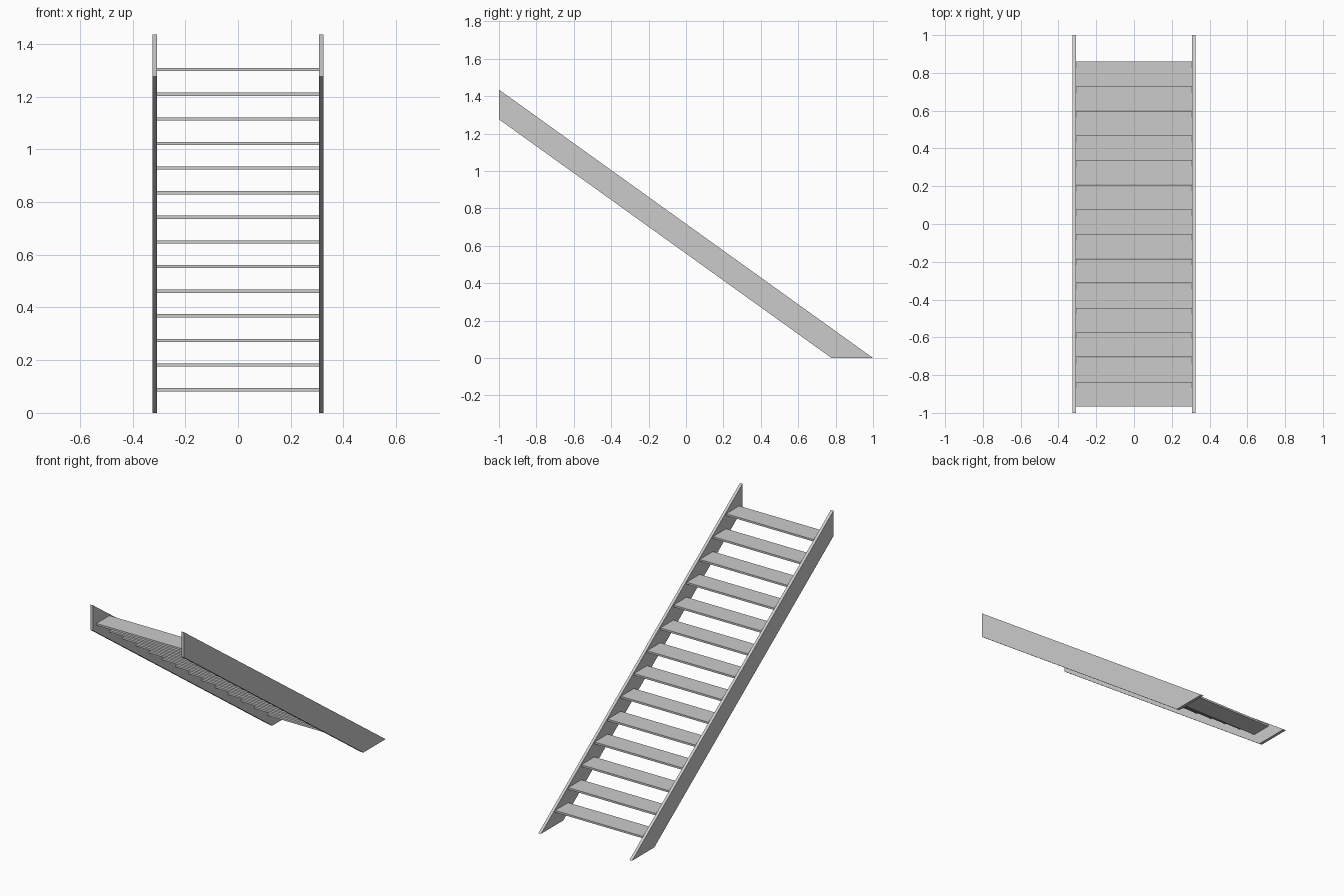
import bpy
import bmesh

if "Cube" in bpy.data.objects:
    bpy.data.objects.remove(bpy.data.objects["Cube"])

HALF_W = 0.325      # outer half width
BOARD = 0.018       # stringer thickness
STEPS = 14
RUN, RISE = 0.1305, 0.0934
DEPTH, THICK = 0.1295, 0.012


def extrude_profile(name, profile, x0, x1):
    """Prism from a (y, z) profile swept between two x positions."""
    bm = bmesh.new()
    face = bm.faces.new([bm.verts.new((x0, y, z)) for y, z in profile])
    ext = bmesh.ops.extrude_face_region(bm, geom=[face])
    verts = [g for g in ext["geom"] if isinstance(g, bmesh.types.BMVert)]
    bmesh.ops.translate(bm, verts=verts, vec=(x1 - x0, 0, 0))
    bmesh.ops.recalc_face_normals(bm, faces=bm.faces[:])
    mesh = bpy.data.meshes.new(name)
    bm.to_mesh(mesh)
    bm.free()
    obj = bpy.data.objects.new(name, mesh)
    bpy.context.collection.objects.link(obj)
    return obj


# Side stringers: sloped boards cut level at the floor and plumb at the top
stringer = [(-1.0, 1.435), (-1.0, 1.276), (0.778, 0.0), (1.0, 0.0)]
inner = HALF_W - BOARD
extrude_profile("left_stringer", stringer, -HALF_W, -inner)
extrude_profile("right_stringer", stringer, inner, HALF_W)

# Open treads climbing towards the front
for i in range(STEPS):
    nose = 0.86 - i * RUN
    top = 0.094 + i * RISE
    tread = [(nose, top), (nose - DEPTH, top),
             (nose - DEPTH, top - THICK), (nose, top - THICK)]
    extrude_profile(f"tread_{i + 1:02d}", tread, -inner, inner)
